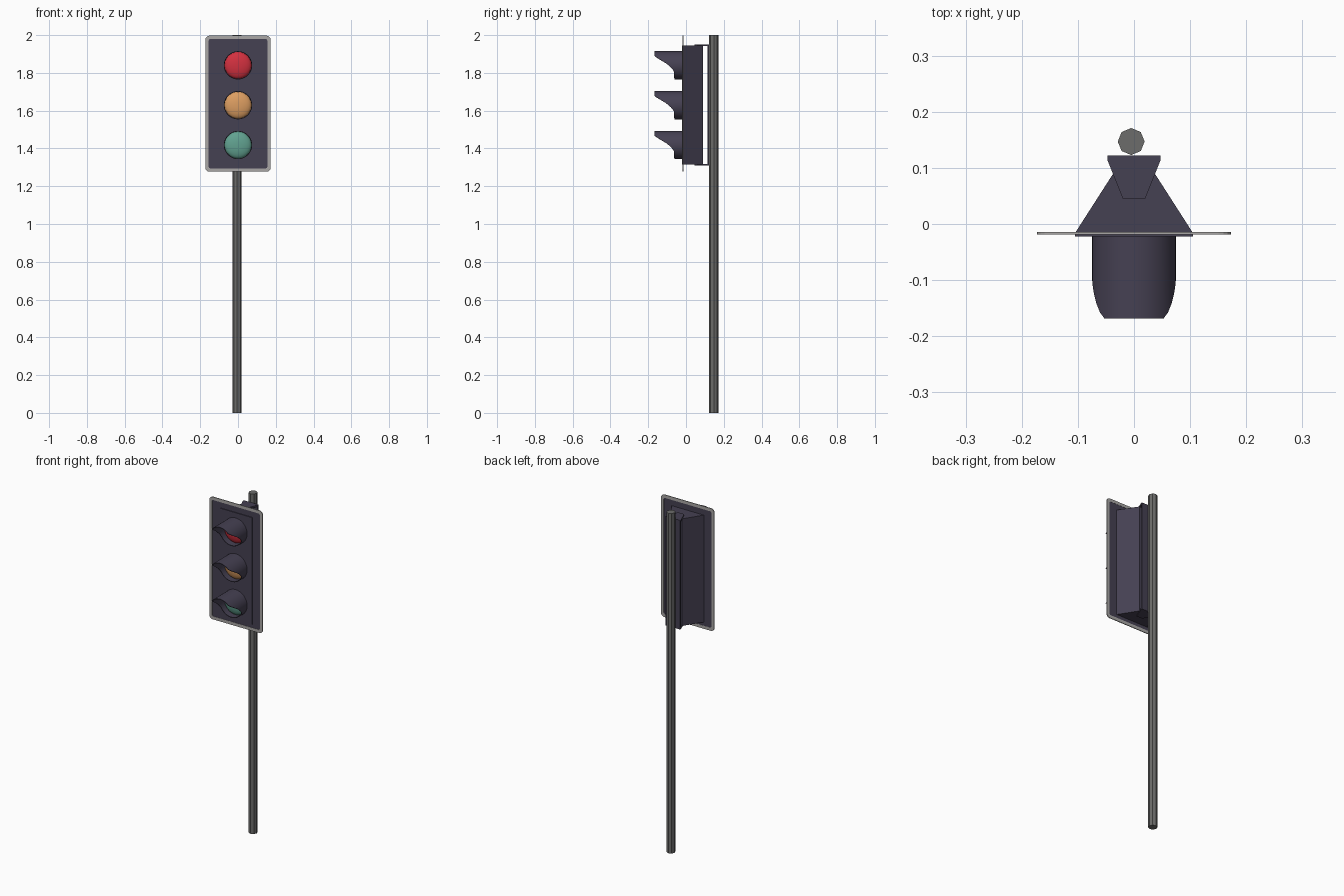
import bpy
from math import sin, cos, pi

if "Cube" in bpy.data.objects:
    bpy.data.objects.remove(bpy.data.objects["Cube"])


def material(name, rgb):
    m = bpy.data.materials.new(name)
    m.diffuse_color = (*rgb, 1)
    m.use_nodes = True
    m.node_tree.nodes["Principled BSDF"].inputs["Base Color"].default_value = m.diffuse_color
    return m


DARK = material("dark_housing", (0.06, 0.052, 0.085))
STEEL = material("pole_grey", (0.15, 0.15, 0.145))
SILVER = material("rim_grey", (0.40, 0.39, 0.38))
RED = material("red", (0.65, 0.03, 0.05))
AMBER = material("amber", (0.72, 0.34, 0.12))
GREEN = material("green", (0.12, 0.36, 0.28))


def make(name, verts, faces, mat, smooth=False):
    me = bpy.data.meshes.new(name)
    me.from_pydata(verts, [], faces)
    me.materials.append(mat)
    ob = bpy.data.objects.new(name, me)
    bpy.context.collection.objects.link(ob)
    bpy.context.view_layer.objects.active = ob
    ob.select_set(True)
    bpy.ops.object.mode_set(mode='EDIT')
    bpy.ops.mesh.select_all(action='SELECT')
    bpy.ops.mesh.normals_make_consistent(inside=False)
    bpy.ops.object.mode_set(mode='OBJECT')
    if smooth:
        bpy.ops.object.shade_smooth_by_angle(angle=0.7)
    ob.select_set(False)
    return ob


def loft(name, rings, mat, caps=True, closed=False, smooth=False):
    """Skin equal-length rings; cap the ends, or join last ring to first."""
    n, k = len(rings[0]), len(rings)
    verts = [v for r in rings for v in r]
    faces = []
    for a in range(k if closed else k - 1):
        b = (a + 1) % k
        for i in range(n):
            j = (i + 1) % n
            faces.append((a * n + i, a * n + j, b * n + j, b * n + i))
    if caps and not closed:
        faces += [tuple(range(n)), tuple(range((k - 1) * n, k * n))]
    return make(name, verts, faces, mat, smooth)


def prism(name, plan, z0, z1, mat):
    return loft(name, [[(x, y, z) for x, y in plan] for z in (z0, z1)], mat)


def rounded(hx, hz, r, y, zc=1.637):
    """Rounded rectangle facing the front."""
    pts = []
    for q, (sx, sz) in enumerate(((1, 1), (-1, 1), (-1, -1), (1, -1))):
        for s in range(5):
            a = (q + s / 4) * pi / 2
            pts.append((sx * (hx - r) + r * cos(a), y, zc + sz * (hz - r) + r * sin(a)))
    return pts


# pole
prism("pole", [(-0.005 + 0.024 * cos(i * pi / 4), 0.147 + 0.024 * sin(i * pi / 4))
               for i in range(8)], 0, 2, STEEL)

# backing plate and its pale rim
loft("back_plate", [rounded(0.158, 0.345, 0.01, y) for y in (-0.0155, -0.0175)], DARK)
loft("plate_rim", [rounded(0.173, 0.36, 0.022, -0.0145), rounded(0.173, 0.36, 0.022, -0.0190),
                   rounded(0.155, 0.342, 0.008, -0.0190), rounded(0.155, 0.342, 0.008, -0.0145)],
     SILVER, closed=True)

# housing, tapering to the back
prism("housing", [(-0.105, -0.022), (0.105, -0.022), (0.105, -0.016), (0.037, 0.09),
                  (-0.037, 0.09), (-0.105, -0.016)], 1.315, 1.945, DARK)

# mounting bracket: two flared tabs joined by an upright
tab = [(-0.02, 0.045), (0.02, 0.045), (0.047, 0.113), (0.047, 0.122),
       (-0.047, 0.122), (-0.047, 0.113)]
prism("bracket_top", tab, 1.942, 1.951, DARK)
prism("bracket_bottom", tab, 1.309, 1.318, DARK)
prism("bracket_upright", [(-0.047, 0.115), (0.047, 0.115), (0.047, 0.122), (-0.047, 0.122)],
      1.318, 1.942, DARK)

# visor front edge: (height from lens centre, y)
EDGE = [(-0.076, -0.062), (-0.035, -0.063), (-0.02, -0.072), (-0.005, -0.086),
        (0.012, -0.107), (0.030, -0.136), (0.045, -0.159), (0.053, -0.168), (0.076, -0.168)]


def edge_y(h):
    for (h0, y0), (h1, y1) in zip(EDGE, EDGE[1:]):
        if h <= h1:
            return y0 + (y1 - y0) * (h - h0) / (h1 - h0)


N, R_OUT, R_IN = 40, 0.075, 0.0715
angles = [2 * pi * i / N for i in range(N)]


def circle(r, z, y=None):
    return [(r * cos(a), edge_y(R_OUT * sin(a)) if y is None else y, z + r * sin(a))
            for a in angles]


# lenses and cut-away tubular visors
for name, z, mat in (("red", 1.84, RED), ("amber", 1.629, AMBER), ("green", 1.418, GREEN)):
    dome = [circle(0.071 * cos(t * pi / 14), z, -0.022 - 0.025 * sin(t * pi / 14))
            for t in range(7)]
    loft(name + "_lens", dome, mat, smooth=True)
    loft(name + "_visor", [circle(R_OUT, z, -0.021), circle(R_OUT, z),
                           circle(R_IN, z), circle(R_IN, z, -0.021)],
         DARK, closed=True, smooth=True)
